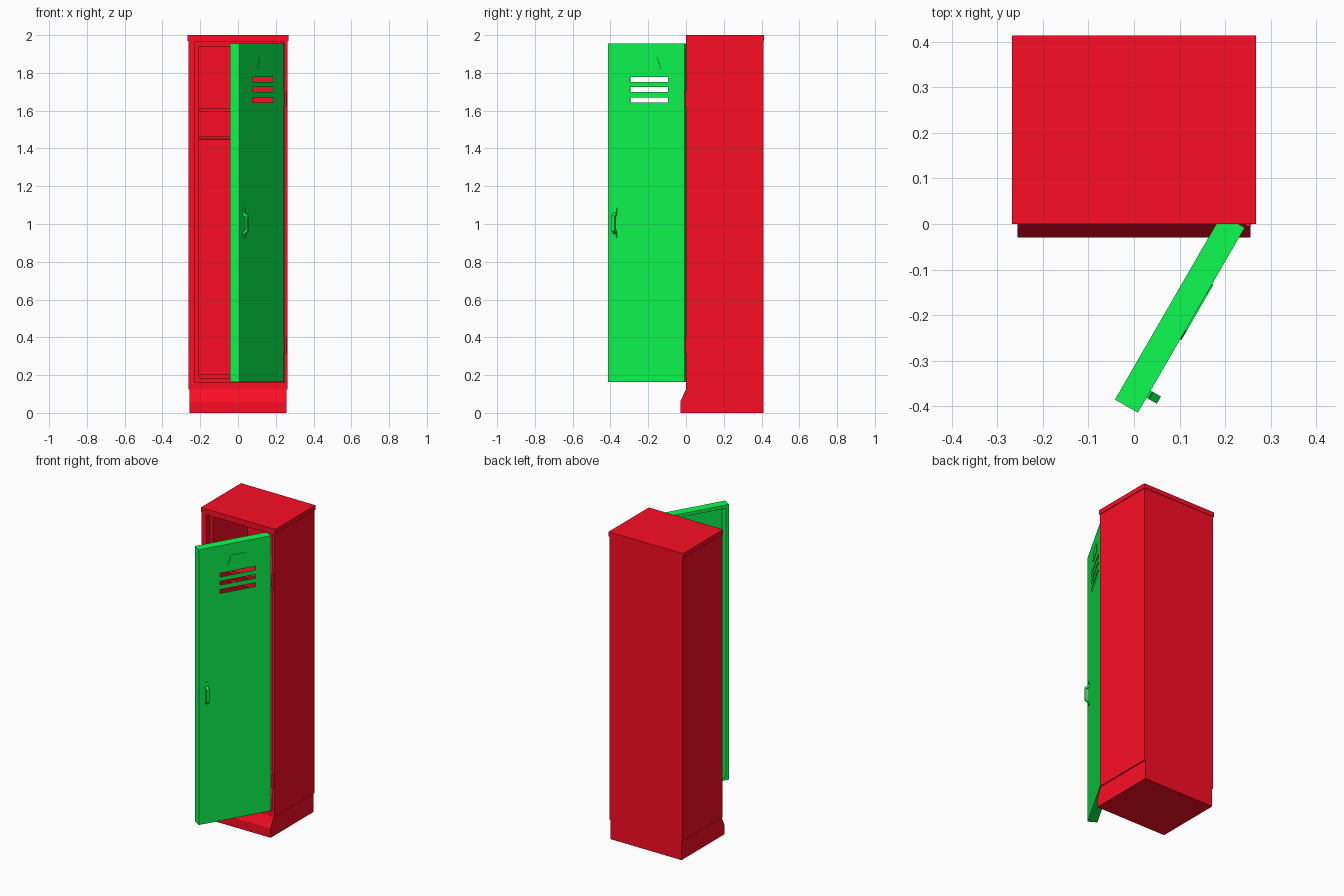
import bpy, bmesh, math
from mathutils import Matrix

if "Cube" in bpy.data.objects:
    bpy.data.objects.remove(bpy.data.objects["Cube"])

HINGE = (0.243, -0.008, -0.004)
OPEN = math.radians(60)


def material(name, rgb):
    m = bpy.data.materials.new(name)
    m.diffuse_color = (*rgb, 1)
    m.use_nodes = True
    m.node_tree.nodes["Principled BSDF"].inputs["Base Color"].default_value = m.diffuse_color
    return m


RED = material("red_paint", (0.97, 0.004, 0.019))
GREEN = material("green_paint", (0.004, 0.97, 0.08))


def finish(name, bm, mat):
    bmesh.ops.recalc_face_normals(bm, faces=bm.faces)
    me = bpy.data.meshes.new(name)
    bm.to_mesh(me)
    bm.free()
    me.materials.append(mat)
    ob = bpy.data.objects.new(name, me)
    bpy.context.collection.objects.link(ob)
    if mat is GREEN:
        ob.location = HINGE
        ob.rotation_euler.z = OPEN
    return ob


def loft(name, loops, mat):
    """Skin a row of equal-length point loops and cap both ends."""
    bm = bmesh.new()
    rings = [[bm.verts.new(p) for p in lp] for lp in loops]
    n = len(rings[0])
    for a, b in zip(rings, rings[1:]):
        for i in range(n):
            j = (i + 1) % n
            bm.faces.new((a[i], a[j], b[j], b[i]))
    bm.faces.new(rings[0])
    bm.faces.new(rings[-1])
    return finish(name, bm, mat)


def rect(x0, x1, z0, z1, y):
    return [(x0, y, z0), (x1, y, z0), (x1, y, z1), (x0, y, z1)]


def box(name, x0, x1, y0, y1, z0, z1, mat):
    return loft(name, [rect(x0, x1, z0, z1, y0), rect(x0, x1, z0, z1, y1)], mat)


def rod(name, radius, length, centre, rot, mat):
    bm = bmesh.new()
    bmesh.ops.create_cone(bm, cap_ends=True, segments=12, radius1=radius,
                          radius2=radius, depth=length,
                          matrix=Matrix.Translation(centre) @ rot)
    return finish(name, bm, mat)


# cabinet shell with door rebate and open cavity
outer = (-0.263, 0.263, 0.125, 1.985)
rebate = (-0.228, 0.245, 0.161, 1.963)
cavity = (-0.207, 0.222, 0.184, 1.941)
loft("cabinet", [rect(*outer, 0.411), rect(*outer, 0), rect(*rebate, 0),
                 rect(*rebate, 0.04), rect(*cavity, 0.04),
                 rect(*cavity, 0.392)], RED)
box("lid", -0.268, 0.268, 0, 0.414, 1.97, 2.0, RED)

# plinth with sloped toe, flush with the cabinet back
toe = [(-0.03, 0), (0.411, 0), (0.411, 0.125), (0, 0.125), (-0.03, 0.06)]
loft("plinth", [[(x, y, z) for y, z in toe] for x in (-0.256, 0.256)], RED)

# floor panel, shelf and hanging rail
box("floor_panel", -0.21, 0.225, 0.06, 0.394, 0.18, 0.203, RED)
box("shelf", -0.212, 0.226, 0.06, 0.394, 1.592, 1.615, RED)
rod("hanging_rail", 0.007, 0.438, (0.007, 0.22, 1.455),
    Matrix.Rotation(math.pi / 2, 4, 'Y'), RED)

# hinge barrels
for i, z in enumerate((0.356, 1.661)):
    rod(f"hinge_{i + 1}", 0.007, 0.085, (0.251, 0.001, z), Matrix(), RED)

# door pan: thin front sheet with folded rim behind (local x runs from the hinge)
full = (-0.469, 0, 0.168, 1.96)
rim = (-0.447, -0.022, 0.19, 1.938)
door = loft("door", [rect(*full, 0), rect(*full, 0.058), rect(*rim, 0.058),
                     rect(*rim, 0.005)], GREEN)

# vent slots
for z in (1.661, 1.715, 1.768):
    cut = box("vent_cutter", -0.332, -0.10, -0.02, 0.03, z - 0.013, z + 0.013, GREEN)
    mod = door.modifiers.new("vent", 'BOOLEAN')
    mod.operation = 'DIFFERENCE'
    mod.solver = 'EXACT'
    mod.object = cut
    bpy.context.view_layer.objects.active = door
    bpy.ops.object.modifier_apply(modifier=mod.name)
    bpy.data.objects.remove(cut)

# raised trapezoid label holder
plate = [(-0.283, 1.825), (-0.143, 1.825), (-0.166, 1.885), (-0.26, 1.885)]
loft("label_holder", [[(x, y, z) for x, z in plate] for y in (-0.003, 0.002)], GREEN)

# pull handle: bowed grip with thin tails lying on the door
grip = [(0.002, 0.93), (-0.004, 0.93), (-0.006, 0.95), (-0.026, 0.968),
        (-0.026, 1.047), (-0.006, 1.065), (-0.004, 1.088), (0.002, 1.088),
        (0.002, 1.055), (-0.016, 1.038), (-0.016, 0.977), (0.002, 0.96)]
loft("handle", [[(x, y, z) for y, z in grip] for x in (-0.431, -0.413)], GREEN)
